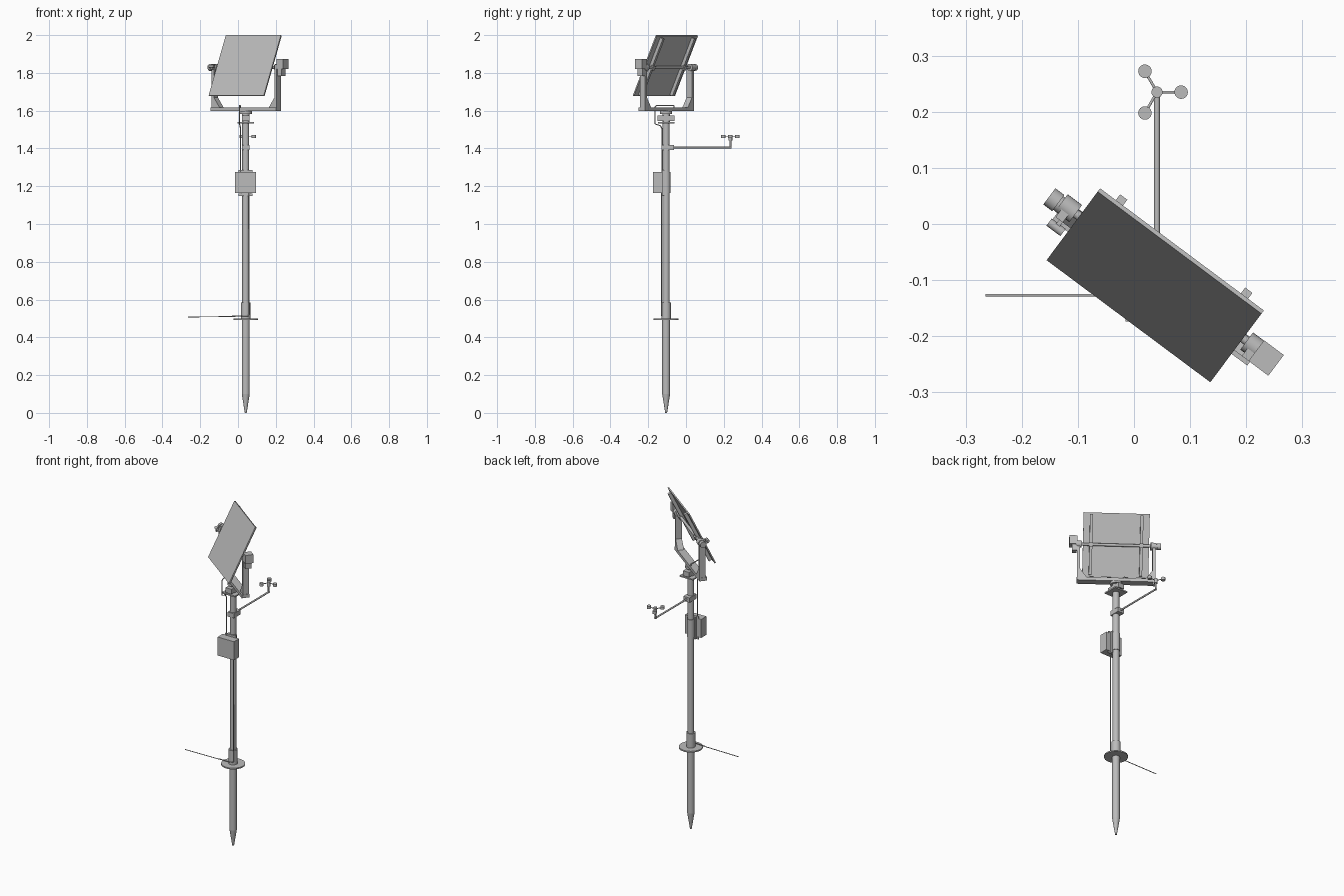
import bpy, bmesh, math
from mathutils import Matrix, Vector

cube = bpy.data.objects.get("Cube")
if cube:
    bpy.data.objects.remove(cube, do_unlink=True)

grey = bpy.data.materials.new("plain grey")
grey.use_nodes = True
GREY = (0.5, 0.5, 0.5, 1)
grey.diffuse_color = GREY
grey.node_tree.nodes["Principled BSDF"].inputs["Base Color"].default_value = GREY

PX, PY = 0.041, -0.105                                  # mast axis
MAST = Matrix.Translation((PX, PY, 0))
HEAD = MAST @ Matrix.Rotation(math.radians(-36.7), 4, 'Z')
PIVOT_Y, PIVOT_Z = 0.0125, 1.829
TILT = HEAD @ Matrix.Translation((0, PIVOT_Y, PIVOT_Z)) @ Matrix.Rotation(math.radians(-25.5), 4, 'X')
WORLD = Matrix.Identity(4)


def finish(name, bm, frame, smooth=False):
    bmesh.ops.recalc_face_normals(bm, faces=bm.faces)
    mesh = bpy.data.meshes.new(name)
    bm.to_mesh(mesh)
    bm.free()
    mesh.materials.append(grey)
    ob = bpy.data.objects.new(name, mesh)
    ob.matrix_world = frame
    bpy.context.collection.objects.link(ob)
    if smooth:
        bpy.ops.object.select_all(action='DESELECT')
        ob.select_set(True)
        bpy.context.view_layer.objects.active = ob
        bpy.ops.object.shade_smooth_by_angle(angle=math.radians(40))
    return ob


def box(name, centre, size, frame=WORLD):
    bm = bmesh.new()
    bmesh.ops.create_cube(bm, size=1, matrix=Matrix.Translation(centre) @ Matrix.Diagonal((*size, 1)))
    return finish(name, bm, frame)


def rod(name, a, b, r, frame=WORLD, r2=None, sides=24):
    a, b = Vector(a), Vector(b)
    d = b - a
    m = Matrix.Translation((a + b) / 2) @ d.to_track_quat('Z', 'Y').to_matrix().to_4x4()
    bm = bmesh.new()
    bmesh.ops.create_cone(bm, cap_ends=True, segments=sides, radius1=r,
                          radius2=r if r2 is None else r2, depth=d.length, matrix=m)
    return finish(name, bm, frame, True)


def prism(name, profile, y0, y1, frame):
    bm = bmesh.new()
    f = bm.faces.new([bm.verts.new((x, y0, z)) for x, z in profile])
    ext = bmesh.ops.extrude_face_region(bm, geom=[f])
    bmesh.ops.translate(bm, vec=(0, y1 - y0, 0),
                        verts=[v for v in ext["geom"] if isinstance(v, bmesh.types.BMVert)])
    return finish(name, bm, frame)


def cable(name, points, r):
    cu = bpy.data.curves.new(name, 'CURVE')
    cu.dimensions = '3D'
    cu.bevel_depth = r
    cu.bevel_resolution = 2
    cu.use_fill_caps = True
    sp = cu.splines.new('POLY')
    sp.points.add(len(points) - 1)
    for p, co in zip(sp.points, points):
        p.co = (*co, 1)
    cu.materials.append(grey)
    bpy.context.collection.objects.link(bpy.data.objects.new(name, cu))


def mast_part(name, z0, z1, r, r2=None):
    rod(name, (0, 0, z0), (0, 0, z1), r, MAST, r2, 32)


# ground stake, disc and mast
mast_part("stake_point", 0, 0.1, 0.005, 0.021)
mast_part("ground_stake", 0.1, 0.5, 0.021)
mast_part("ground_disc", 0.491, 0.499, 0.066)
mast_part("stake_collar", 0.499, 0.585, 0.025)
mast_part("mast", 0.58, 1.535, 0.0185)

# control box with its mounting
box("control_box", (0.04, -0.149, 1.219), (0.11, 0.05, 0.112))
box("box_bracket", (0.04, -0.118, 1.219), (0.05, 0.016, 0.136))
mast_part("box_clamp", 1.165, 1.275, 0.022)
for z in (1.155, 1.281):
    box("bracket_lip", (0.04, -0.126, z), (0.074, 0.006, 0.012))

# slewing drive under the fork
box("drive_plate", (0, 0, 1.536), (0.088, 0.088, 0.008), MAST)
mast_part("drive_neck", 1.54, 1.6, 0.02)
box("drive_housing", (0, 0, 1.56), (0.04, 0.09, 0.03), MAST)
mast_part("turntable", 1.583, 1.597, 0.032)

# fork: crossbar, arms and corner gussets
box("fork_crossbar", (0, 0, 1.607), (0.434, 0.044, 0.02), HEAD)
for s in (-1, 1):
    box("fork_arm", (s * 0.207, 0.004, 1.728), (0.016, 0.036, 0.235), HEAD)
    prism("fork_gusset", [(s * 0.2, 1.616), (s * 0.162, 1.616), (s * 0.2, 1.67)], -0.014, 0.022, HEAD)
    rod("arm_bearing", (s * 0.19, PIVOT_Y, PIVOT_Z), (s * 0.222, PIVOT_Y, PIVOT_Z), 0.019, HEAD)

# tilt motor on one arm
box("tilt_motor", (0.236, 0.009, 1.847), (0.044, 0.046, 0.052), HEAD)
box("motor_base", (0.23, 0.009, 1.803), (0.026, 0.034, 0.04), HEAD)

# encoder and small sensor on the other arm
rod("encoder_body", (-0.21, 0.009, PIVOT_Z), (-0.228, 0.009, PIVOT_Z), 0.015, HEAD)
rod("encoder_cap", (-0.226, 0.009, PIVOT_Z), (-0.246, 0.009, PIVOT_Z), 0.018, HEAD)
box("sensor_bracket", (-0.203, -0.018, PIVOT_Z), (0.008, 0.03, 0.024), HEAD)
rod("light_sensor", (-0.188, -0.028, 1.835), (-0.219, -0.028, 1.835), 0.008, HEAD)

# tilting panel, rails and shaft
box("panel", (0, -0.02, 0.0005), (0.364, 0.008, 0.354), TILT)
rod("tilt_shaft", (-0.21, 0, 0), (0.21, 0, 0), 0.008, TILT)
for s in (-1, 1):
    box("panel_rail", (s * 0.139, -0.007, 0), (0.016, 0.02, 0.335), TILT)
    box("shaft_clamp", (s * 0.139, 0.003, 0), (0.022, 0.018, 0.024), TILT)

# wind gauge on a side arm
GY, GZ = 0.235, 1.462
box("gauge_clamp", (PX, -0.096, 1.405), (0.042, 0.066, 0.028))
rod("gauge_arm", (PX, -0.09, 1.406), (PX, GY + 0.005, 1.406), 0.005)
rod("gauge_post", (PX, GY, 1.402), (PX, GY, 1.45), 0.005)
rod("gauge_hub", (PX, GY, 1.443), (PX, GY, 1.472), 0.01)
for i in range(3):
    a = i * math.tau / 3
    x, y = PX + 0.043 * math.cos(a), GY + 0.043 * math.sin(a)
    rod("cup_spoke", (PX, GY, GZ), (x, y, GZ), 0.0025, sides=10)
    rod("wind_cup", (x, y, GZ - 0.008), (x, y, GZ + 0.008), 0.012)

# cables and the ground probe
cable("upper_cable", [(0.013, -0.127, 1.27), (0.013, -0.127, 1.505), (0.011, -0.135, 1.52),
                      (0.008, -0.163, 1.53), (0.008, -0.163, 1.62), (0.008, -0.156, 1.627),
                      (0.012, -0.065, 1.627), (0.012, -0.062, 1.615)], 0.003)
cable("lower_cable", [(0.059, -0.129, 1.17), (0.059, -0.129, 0.522), (0.053, -0.129, 0.514),
                      (-0.04, -0.127, 0.511)], 0.003)
rod("ground_probe", (-0.035, -0.127, 0.51), (-0.265, -0.127, 0.508), 0.0022, sides=10)
